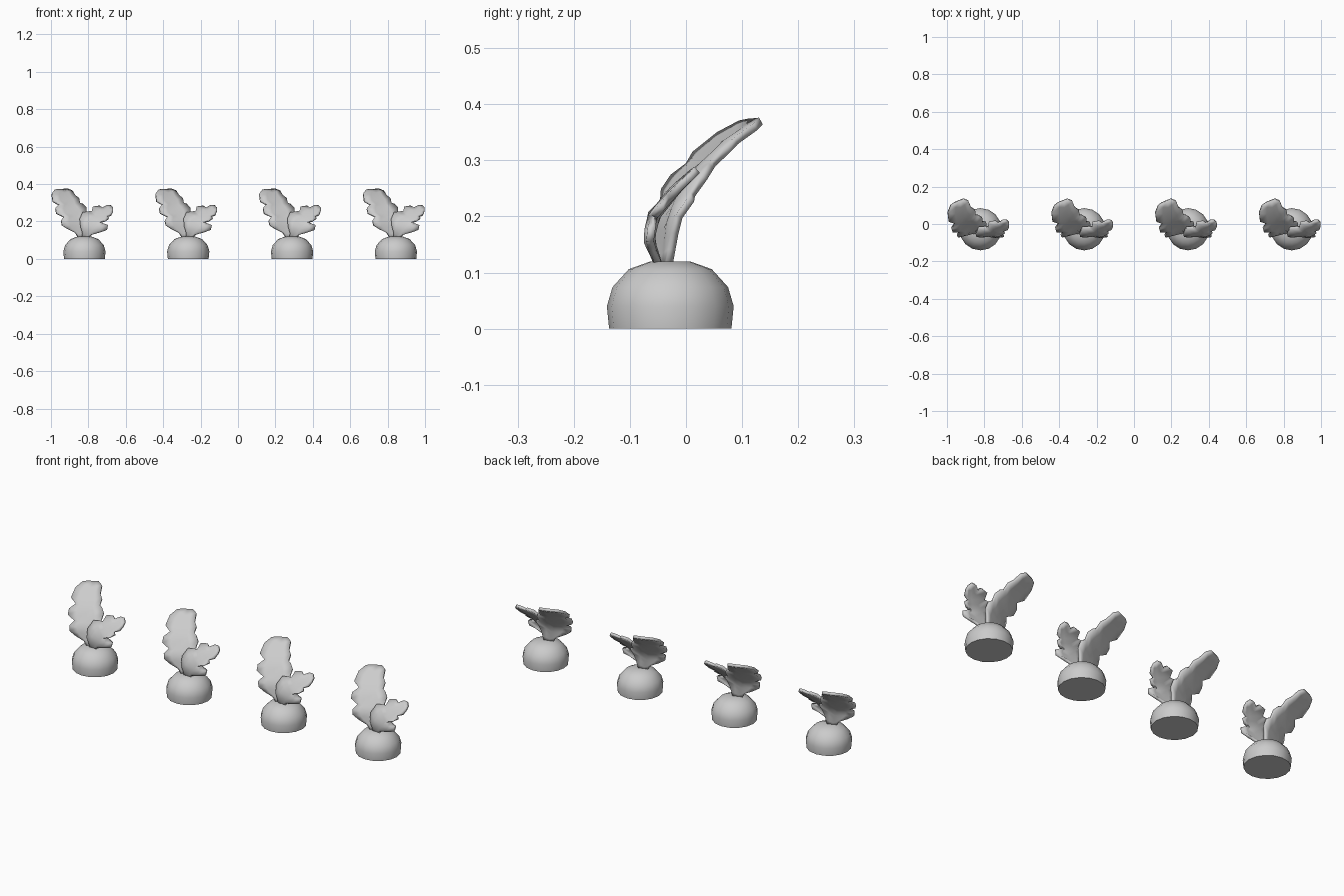
import bpy
import bmesh
from math import cos, sin, pi
from mathutils import Vector

cube = bpy.data.objects.get("Cube")
if cube:
    bpy.data.objects.remove(cube, do_unlink=True)

grey = bpy.data.materials.new("plain_grey")
grey.use_nodes = True
grey.diffuse_color = (0.6, 0.6, 0.6, 1)
grey.node_tree.nodes["Principled BSDF"].inputs["Base Color"].default_value = grey.diffuse_color

BULB_Y = -0.028
SPACING = 0.555
FIRST_X = -0.821


def make_object(name, bm, angle):
    bmesh.ops.recalc_face_normals(bm, faces=bm.faces)
    mesh = bpy.data.meshes.new(name)
    bm.to_mesh(mesh)
    bm.free()
    mesh.materials.append(grey)
    obj = bpy.data.objects.new(name, mesh)
    bpy.context.collection.objects.link(obj)
    bpy.ops.object.select_all(action="DESELECT")
    obj.select_set(True)
    bpy.context.view_layer.objects.active = obj
    bpy.ops.object.shade_smooth_by_angle(angle=angle)
    return obj


def lookup(table, z):
    """Depth at a height, read linearly from a short (height, depth) table."""
    for (z0, y0), (z1, y1) in zip(table, table[1:]):
        if z <= z1:
            return y0 + (y1 - y0) * (z - z0) / (z1 - z0)
    return table[-1][1]


def make_bulb(name, x):
    profile = [(0.109, 0), (0.113, 0.04), (0.103, 0.074), (0.074, 0.106), (0.035, 0.12)]
    sides = 16
    bm = bmesh.new()
    rings = [[bm.verts.new((x + r * cos(2 * pi * i / sides),
                            BULB_Y + r * sin(2 * pi * i / sides), z))
              for i in range(sides)] for r, z in profile]
    for low, high in zip(rings, rings[1:]):
        for i in range(sides):
            j = (i + 1) % sides
            bm.faces.new((low[i], low[j], high[j], high[i]))
    bm.faces.new(rings[0])
    bm.faces.new(rings[-1])
    return make_object(name, bm, pi / 3)


def make_leaf(name, x, left, right, depth, slope):
    """Lobed sheet strung between two edges, creased along a midrib."""
    bm = bmesh.new()
    last = len(left) - 1
    base = (Vector(left[0]) + Vector(right[0])) / 2
    tip = (Vector(left[-1]) + Vector(right[-1])) / 2
    rows = []
    for i, (a, b) in enumerate(zip(left, right)):
        t = i / last
        mid = base.lerp(tip, t)
        bulge = 0.9 * sin(pi * t)
        row = []
        for edge, s in ((a, 1), (a, 0.5), (b, 0), (b, 0.5), (b, 1)):
            p = mid.lerp(Vector(edge), s)
            y = lookup(depth, p.y) + slope * (p.x - mid.x)
            y -= bulge * (1 if s == 0.5 else 0.4 * s)
            row.append(bm.verts.new((x + p.x / 100, BULB_Y + y / 100, p.y / 100)))
        rows.append(row)
    for low, high in zip(rows, rows[1:]):
        for k in range(4):
            bm.faces.new((low[k], low[k + 1], high[k + 1], high[k]))
    obj = make_object(name, bm, pi / 4)
    solid = obj.modifiers.new("thickness", "SOLIDIFY")
    solid.thickness = 0.014
    solid.offset = 0
    return obj


# Leaf edges in hundredths (across, up), from base to tip
large_left = [(-3, 11), (-5, 14), (-9, 16), (-12, 18), (-12.5, 20.5), (-11, 22.5), (-15, 24.5),
              (-15.5, 27), (-13.5, 29), (-17, 31), (-17.5, 34.5), (-16, 36.5), (-14, 36.8)]
large_right = [(1, 11), (1.5, 14), (2, 17), (3, 20), (3, 23), (1, 24), (1, 27),
               (-1, 29), (-2.5, 29.5), (-3, 32), (-5, 33.5), (-6.5, 36), (-9, 37)]
large_depth = [(11, -1), (20, -0.5), (28, 4.5), (33, 9.5), (37.5, 16)]

small_left = [(-1.5, 11), (-1, 14), (-2, 17), (-2.5, 21), (-1, 24.5), (2.5, 25),
              (4, 25), (4.5, 27.5), (8, 28), (9.5, 27), (12, 28.3), (14, 28.3)]
small_right = [(2, 11), (4, 13.5), (8, 14.5), (12, 15.5), (12.5, 18), (9, 19.5),
               (11, 20), (13, 21.5), (12, 22.5), (14.5, 23.5), (15.3, 25.5), (15.3, 27)]
small_depth = [(11, -2), (16, -3.5), (20, -2.5), (25, 1.5), (29, 5.5)]

# Row of four plants
for n in range(4):
    x = FIRST_X + SPACING * n
    make_bulb(f"bulb_{n + 1}", x)
    make_leaf(f"large_leaf_{n + 1}", x, large_left, large_right, large_depth, 0.35)
    make_leaf(f"small_leaf_{n + 1}", x, small_left, small_right, small_depth, 0)
